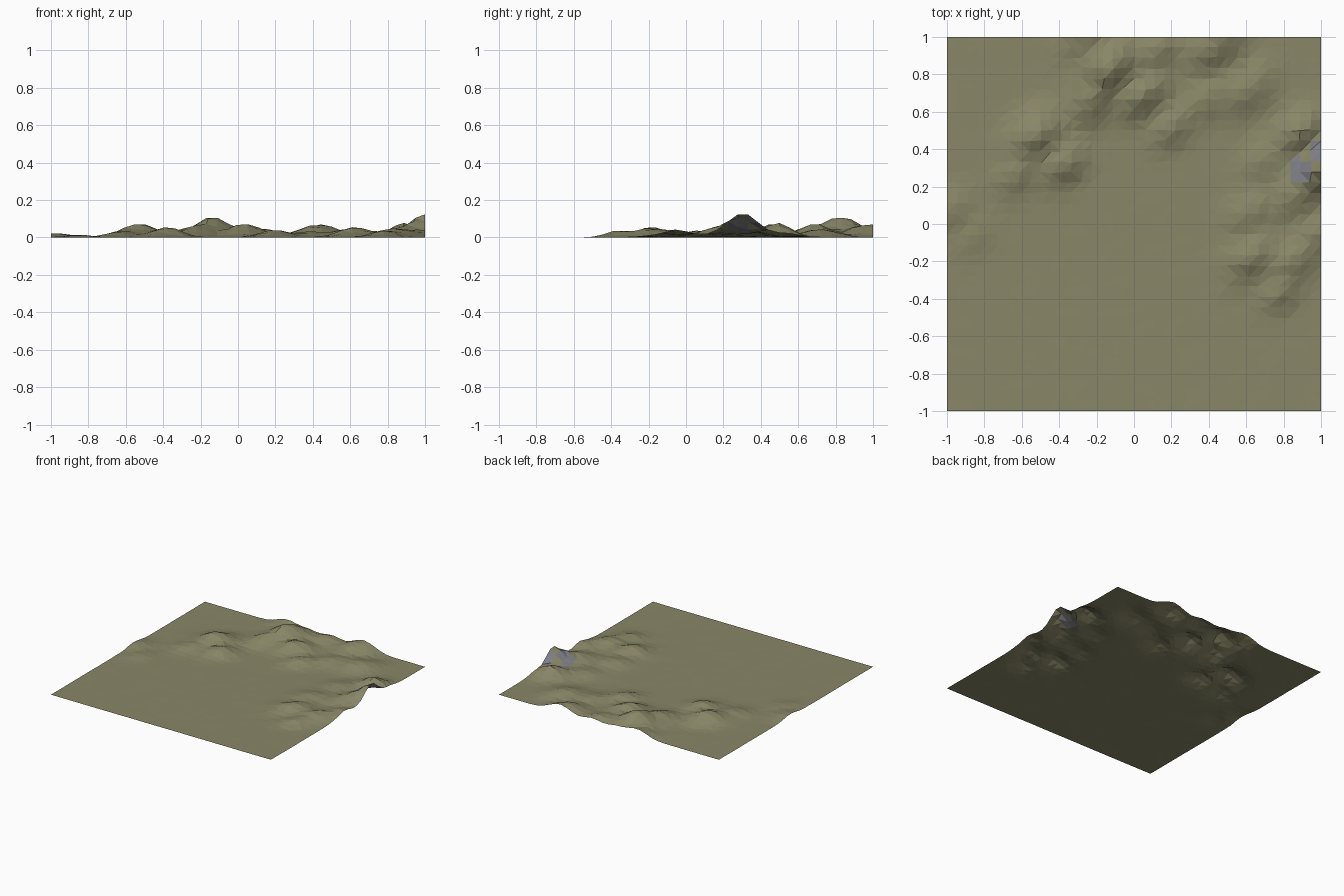
import bpy, bmesh, math
from mathutils import Vector, noise

if "Cube" in bpy.data.objects:
    bpy.data.objects.remove(bpy.data.objects["Cube"])


def material(name, color):
    m = bpy.data.materials.new(name)
    m.diffuse_color = (*color, 1)
    m.use_nodes = True
    m.node_tree.nodes["Principled BSDF"].inputs["Base Color"].default_value = m.diffuse_color
    return m


# hills: x, y, height, radius
HILLS = [
    (-0.13, 0.84, 0.108, 0.13), (0.04, 0.69, 0.075, 0.11), (-0.24, 1.02, 0.055, 0.12),
    (-0.22, 0.66, 0.06, 0.11), (0.12, 0.93, 0.045, 0.12), (0.20, 0.52, 0.043, 0.10),
    (-0.53, 0.47, 0.073, 0.12), (-0.38, 0.32, 0.055, 0.10), (-0.62, 0.27, 0.035, 0.10),
    (0.43, 0.97, 0.072, 0.13), (0.60, 0.72, 0.046, 0.12), (0.40, 0.68, 0.035, 0.11),
    (1.02, 0.31, 0.138, 0.12), (0.88, 0.49, 0.075, 0.10), (0.88, 0.16, 0.055, 0.12),
    (0.63, -0.17, 0.058, 0.11), (0.84, -0.20, 0.05, 0.11), (0.78, -0.36, 0.036, 0.09),
    (0.97, -0.05, 0.04, 0.11), (0.62, 0.06, 0.04, 0.11), (0.70, 0.33, 0.03, 0.12),
    (-0.98, 0.08, 0.024, 0.10), (-0.85, -0.06, 0.016, 0.09),
]
ANGLE = math.radians(42)
CA, SA = math.cos(ANGLE), math.sin(ANGLE)


def height(x, y):
    # hills stretched along the diagonal and blended softly
    total = 0
    for hx, hy, h, r in HILLS:
        u = ((x - hx) * CA + (y - hy) * SA) / (r * 1.25)
        v = ((y - hy) * CA - (x - hx) * SA) / (r * 0.9)
        total += (h * math.exp(-(u * u + v * v))) ** 2
    z = math.sqrt(total)
    rough = noise.noise(Vector((x * 9, y * 9, 3.7)))
    z *= 1 + 0.12 * rough
    return max(0, z + 0.0015 * rough)


# terrain sheet
N = 36
bm = bmesh.new()
bmesh.ops.create_grid(bm, x_segments=N, y_segments=N, size=1)
for v in bm.verts:
    x, y = v.co.xy
    # irregular facets inside, straight outer border
    if abs(x) < 0.99 and abs(y) < 0.99:
        j = noise.noise_vector(Vector((x * 23, y * 23, 1.3)))
        v.co.x += 0.012 * j.x
        v.co.y += 0.012 * j.y
    v.co.z = height(v.co.x, v.co.y)
bmesh.ops.triangulate(bm, faces=bm.faces[:], quad_method='SHORT_EDGE')

# bare rock patches beside the highest summit
for f in bm.faces:
    c = f.calc_center_median()
    for px, py, pr in ((0.89, 0.30, 0.05), (0.975, 0.40, 0.035)):
        if math.hypot(c.x - px, (c.y - py) * 0.7) < pr:
            f.material_index = 1

mesh = bpy.data.meshes.new("terrain")
bm.to_mesh(mesh)
bm.free()
mesh.materials.append(material("grass", (0.25, 0.24, 0.135)))
mesh.materials.append(material("rock", (0.21, 0.21, 0.24)))
bpy.context.collection.objects.link(bpy.data.objects.new("terrain", mesh))
